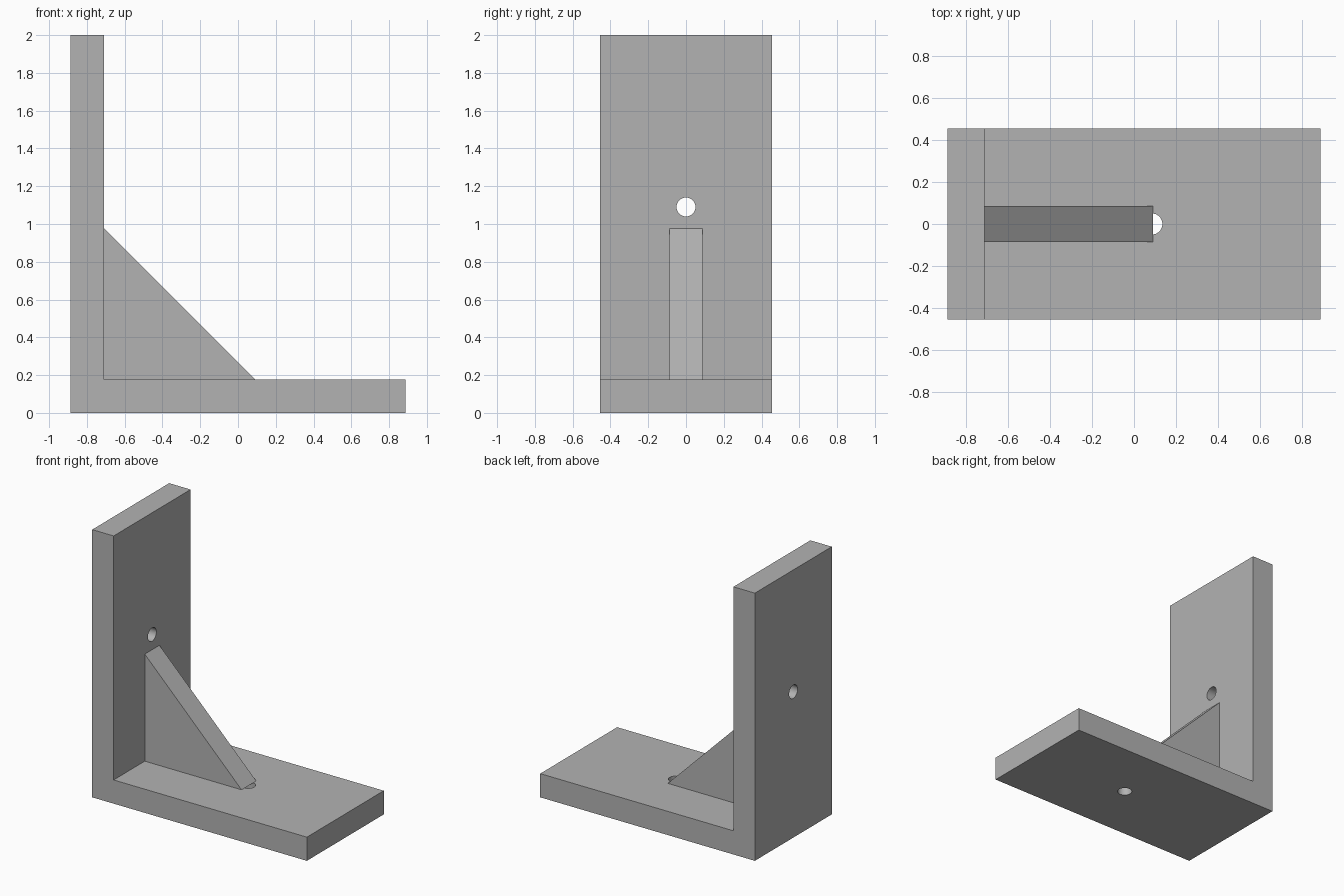
import bpy, bmesh, math
from mathutils import Vector

default = bpy.data.objects.get("Cube")
if default:
    bpy.data.objects.remove(default, do_unlink=True)

# Overall dimensions
HALF_LENGTH, HALF_WIDTH, HEIGHT = 0.887, 0.454, 2.0
THICK, GUSSET_LEG, GUSSET_HALF = 0.177, 0.80, 0.0865
HOLE_RADIUS, HOLE_HEIGHT = 0.05, 1.09
INNER = -HALF_LENGTH + THICK

# One plain grey for the whole bracket
grey = bpy.data.materials.new("plain grey")
grey.use_nodes = True
colour = (0.45, 0.45, 0.45, 1)
grey.diffuse_color = colour
grey.node_tree.nodes["Principled BSDF"].inputs["Base Color"].default_value = colour


def extrude_profile(name, profile, half_width):
    """Extrude an x-z outline across the width."""
    bm = bmesh.new()
    face = bm.faces.new([bm.verts.new((x, -half_width, z)) for x, z in profile])
    result = bmesh.ops.extrude_face_region(bm, geom=[face])
    verts = [v for v in result["geom"] if isinstance(v, bmesh.types.BMVert)]
    bmesh.ops.translate(bm, verts=verts, vec=Vector((0, 2 * half_width, 0)))
    bmesh.ops.recalc_face_normals(bm, faces=bm.faces)
    mesh = bpy.data.meshes.new(name)
    bm.to_mesh(mesh)
    bm.free()
    obj = bpy.data.objects.new(name, mesh)
    bpy.context.collection.objects.link(obj)
    mesh.materials.append(grey)
    return obj


def drill(target, location, rotation):
    """Cut a round through hole."""
    bpy.ops.mesh.primitive_cylinder_add(vertices=48, radius=HOLE_RADIUS, depth=THICK * 2,
                                        location=location, rotation=rotation)
    cutter = bpy.context.object
    cutter.name = "hole_cutter"
    cutter.hide_render = True
    cutter.data.materials.append(grey)
    mod = target.modifiers.new("hole", "BOOLEAN")
    mod.operation, mod.solver, mod.object = "DIFFERENCE", "EXACT", cutter
    bpy.ops.object.select_all(action="DESELECT")
    bpy.context.view_layer.objects.active = target
    target.select_set(True)
    bpy.ops.object.modifier_apply(modifier=mod.name)
    bpy.data.objects.remove(cutter, do_unlink=True)


# L-shaped frame: upright wall plate and base plate
frame = extrude_profile("bracket_frame", [
    (-HALF_LENGTH, 0), (HALF_LENGTH, 0), (HALF_LENGTH, THICK),
    (INNER, THICK), (INNER, HEIGHT), (-HALF_LENGTH, HEIGHT)], HALF_WIDTH)

# Screw holes: one in the wall plate, one at the toe of the gusset
drill(frame, (-HALF_LENGTH + THICK / 2, 0, HOLE_HEIGHT), (0, math.pi / 2, 0))
drill(frame, (INNER + GUSSET_LEG - 0.005, 0, THICK / 2), (0, 0, 0))
bpy.ops.object.shade_smooth_by_angle(angle=math.radians(30))

# Triangular stiffening gusset in the inner corner
extrude_profile("gusset", [
    (INNER, THICK), (INNER + GUSSET_LEG, THICK), (INNER, THICK + GUSSET_LEG)], GUSSET_HALF)
